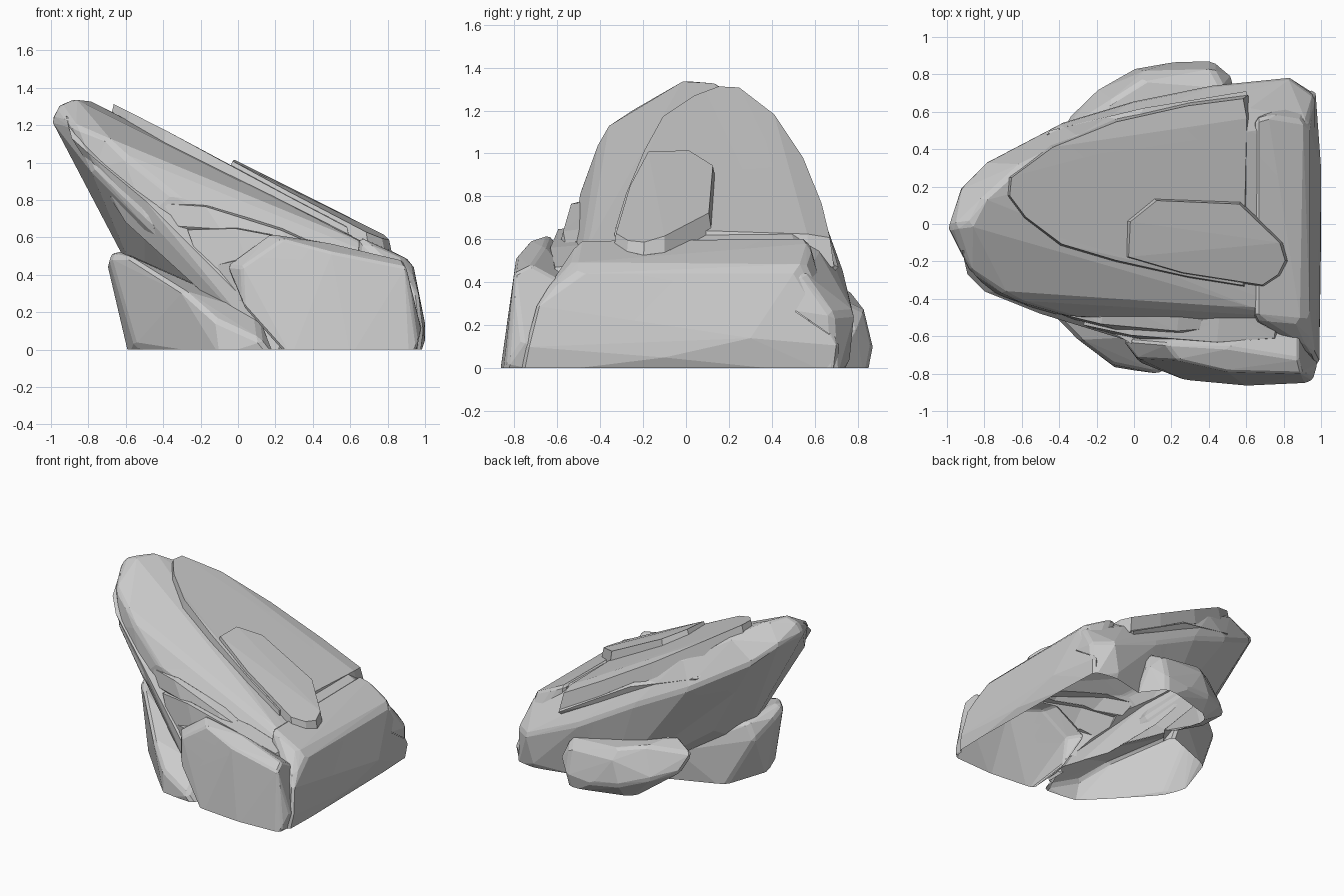
import bpy, bmesh
from mathutils import Vector

parts = []      # (name, bmesh, outward planes)

def hull(points):
    bm = bmesh.new()
    for p in points:
        bm.verts.new(p)
    bmesh.ops.convex_hull(bm, input=bm.verts[:])
    loose = [v for v in bm.verts if not v.link_faces]
    bmesh.ops.delete(bm, geom=loose, context='VERTS')
    bmesh.ops.dissolve_limit(bm, angle_limit=0.04, verts=bm.verts[:], edges=bm.edges[:])
    bmesh.ops.recalc_face_normals(bm, faces=bm.faces[:])
    return bm

def rock(name, pts, bevel=0.02):
    """Convex faceted chunk of stone with chipped edges; ground points sink below z = 0."""
    bm = hull([(x, y, z if z > 0 else -0.05) for x, y, z in pts])
    if bevel:
        sharp = [e for e in bm.edges if len(e.link_faces) == 2 and e.calc_face_angle() > 0.5]
        bmesh.ops.bevel(bm, geom=sharp, offset=bevel, segments=1, affect='EDGES', clamp_overlap=True)
        chipped = hull([v.co.copy() for v in bm.verts])
        bm.free()
        bm = chipped
    bm.normal_update()
    planes = [(f.calc_center_median(), f.normal.copy()) for f in bm.faces if f.calc_area() > 1e-6]
    parts.append((name, bm, planes))

def top(x, y):
    """Height of the sloping upper face."""
    return 0.98 - 0.5 * x - 0.25 * max(0, y - 0.35) - 0.15 * max(0, -0.1 - y)

def plate(name, outline, lift, thick, inset):
    """Thin layer lying on the sloping face."""
    cx = sum(p[0] for p in outline) / len(outline)
    cy = sum(p[1] for p in outline) / len(outline)
    pts = []
    for x, y in outline:
        pts.append((x, y, top(x, y) + lift - thick))
        xi, yi = cx + (x - cx) * inset, cy + (y - cy) * inset
        pts.append((xi, yi, top(xi, yi) + lift))
    rock(name, pts, 0)

def ledge(name, a, b, h, back):
    """Long stepped ledge from a to b (outer top edge), running back into the slab."""
    pts = []
    for f, dy, dz in ((0, 0.03, 0), (0.25, -0.01, 0.05), (0.7, -0.02, 0.04), (1, 0.02, 0)):
        x, y, z = [a[i] + (b[i] - a[i]) * f for i in range(3)]
        pts += [(x, y + dy, z + dz), (x + 0.02, back, z + dz + 0.02),
                (x + 0.08, y + dy - 0.03, z + dz - h), (x + 0.08, back, z - h)]
    rock(name, pts, 0)

# leaning main slab
rock("main_slab", [
    (-0.87, 0, 1.345), (-0.8, 0.14, 1.335), (-0.96, -0.01, 1.31), (-1.0, -0.02, 1.23),
    (-0.93, 0.2, 1.2), (-0.8, 0.33, 1.08), (-0.4, 0.54, 0.85), (0, 0.66, 0.66),
    (0.4, 0.74, 0.44), (0.83, 0.785, 0.26), (0.97, 0.68, 0.25), (0.96, 0.7, 0),
    (0.78, 0.76, 0.02), (-0.6, 0.32, 1.22), (-0.3, 0.47, 1.04), (0.62, 0.62, 0.54),
    (0.65, 0.5, 0.6), (0.65, -0.45, 0.58), (-0.88, -0.25, 1.2), (-0.7, -0.37, 1.13),
    (-0.6, -0.42, 1.03), (-0.78, -0.36, 0.95), (-0.5, -0.47, 0.68), (-0.35, -0.49, 0.83),
    (0.2, -0.52, 0.62), (0.3, -0.55, 0), (0.9, -0.6, 0), (0.9, 0.7, 0), (0.25, 0.6, 0),
    (-0.5, 0, 0.28), (-0.2, 0, 0), (-0.45, 0.3, 0.45), (0.93, -0.5, 0.44), (0.93, 0.55, 0.44)])

# layers on the upper face
plate("large_top_layer", [(-0.68, 0.25), (-0.69, 0.15), (-0.6, 0.03), (-0.4, -0.12),
    (-0.1, -0.21), (0.3, -0.3), (0.61, -0.35), (0.63, 0.58), (0.61, 0.69),
    (0.3, 0.65), (-0.1, 0.56), (-0.45, 0.42)], 0.0, 0.12, 0.96)
plate("small_top_layer", [(-0.06, -0.18), (-0.05, 0.02), (0.1, 0.14), (0.57, 0.12),
    (0.64, 0.02), (0.8, -0.1), (0.83, -0.2), (0.79, -0.28), (0.7, -0.34), (0.25, -0.27)],
    0.025, 0.09, 0.94)
rock("back_ledge", [(-0.5, 0.42, 1.0), (-0.45, 0.5, 0.93), (0.05, 0.62, 0.78),
    (0.6, 0.71, 0.47), (0.62, 0.6, 0.53), (0, 0.5, 0.88), (0.5, 0.6, 0.35), (-0.3, 0.4, 0.7)], 0)

# blunt right-hand end
rock("end_block", [
    (0.65, -0.5, 0.6), (0.65, 0.56, 0.61), (0.72, 0.58, 0.58), (0.9, 0.55, 0.49),
    (0.94, 0.5, 0.44), (0.94, -0.5, 0.44), (0.88, -0.52, 0.5), (0.965, 0.56, 0.24),
    (0.965, -0.7, 0.3), (1.0, 0.3, 0.14), (1.0, -0.1, 0.05), (0.99, -0.75, 0.1),
    (0.97, 0.72, 0.1), (0.95, 0.7, 0), (0.97, -0.78, 0), (0.6, -0.6, 0), (0.6, 0.6, 0)])

# upright block at the front right
rock("front_block", [
    (-0.06, -0.62, 0.45), (0.03, -0.74, 0.23), (0.02, -0.72, 0.44), (0.17, -0.64, 0.62),
    (0.24, -0.73, 0.59), (0.5, -0.66, 0.57), (0.5, -0.79, 0.52), (0.88, -0.72, 0.48),
    (0.9, -0.8, 0.44), (0.98, -0.76, 0.12), (0.96, -0.83, 0.02), (0.92, -0.855, 0),
    (0.6, -0.87, 0), (0.28, -0.84, 0), (0.22, -0.8, 0.02), (0.3, -0.5, 0),
    (0.95, -0.5, 0), (0.3, -0.5, 0.45), (0.88, -0.5, 0.36)], 0.012)

# stepped ledges between slab and block
ledge("upper_ledge", (-0.4, -0.51, 0.78), (0.5, -0.57, 0.52), 0.12, -0.4)
ledge("middle_ledge", (-0.27, -0.57, 0.64), (0.75, -0.63, 0.47), 0.22, -0.41)
ledge("lower_ledge", (-0.12, -0.61, 0.45), (0.3, -0.68, 0.35), 0.2, -0.42)

# long rib down the front flank
rock("flank_rib", [(-0.92, -0.14, 1.25), (-0.89, -0.27, 1.13), (-0.8, -0.36, 1.05),
    (-0.5, -0.48, 0.8), (-0.3, -0.53, 0.62), (0.02, -0.64, 0.28), (0.2, -0.69, 0),
    (-0.05, -0.58, 0.3), (-0.6, -0.36, 0.68), (0.2, -0.38, 0), (-0.3, -0.39, 0.75),
    (0.2, -0.45, 0.5), (0.25, -0.66, 0.1)], 0)

# small boulder propping up the left side
rock("left_boulder", [
    (-0.7, -0.1, 0.46), (-0.69, -0.22, 0.5), (-0.65, -0.2, 0.53), (-0.58, -0.33, 0.5),
    (-0.6, 0.1, 0.48), (-0.66, 0.1, 0.35), (-0.58, -0.15, 0), (-0.55, -0.32, 0.02),
    (-0.46, 0.2, 0), (-0.3, -0.62, 0.32), (-0.12, -0.75, 0.16), (-0.1, -0.77, 0),
    (0.12, -0.8, 0.05), (0.2, -0.79, 0), (0.1, -0.6, 0.2), (0.2, -0.4, 0),
    (-0.05, 0.36, 0), (-0.15, 0.36, 0.25), (-0.3, 0.2, 0.4)])

# low boulder at the back
rock("back_boulder", [
    (-0.4, 0.48, 0.33), (-0.35, 0.57, 0.2), (-0.2, 0.72, 0.16), (0, 0.83, 0.1),
    (0.2, 0.865, 0.08), (0.42, 0.87, 0.1), (0.53, 0.78, 0.18), (0.04, 0.76, 0.36),
    (0.06, 0.82, 0.28), (0.42, 0.83, 0.27), (0.48, 0.72, 0.32), (-0.12, 0.66, 0.38),
    (-0.25, 0.45, 0.12), (0, 0.72, 0), (0.4, 0.84, 0), (0.55, 0.65, 0), (0.1, 0.4, 0),
    (-0.2, 0.4, 0.4)])

def trim(bm, planes):
    """Cut away the faces lying inside a convex solid given by its planes."""
    inside = bm.faces[:]
    for k, (co, no) in enumerate(planes):
        edges = {e for f in inside for e in f.edges}
        verts = {v for f in inside for v in f.verts}
        bmesh.ops.bisect_plane(bm, geom=list(verts) + list(edges) + inside,
                               dist=1e-5, plane_co=co, plane_no=no)
        inside = []
        for f in bm.faces:
            c = f.calc_center_median()
            if all((c - p).dot(n) < 1e-6 for p, n in planes[:k + 1]):
                inside.append(f)
        if not inside:
            return
    bmesh.ops.delete(bm, geom=inside, context='FACES')

# trim hidden stone and cut every chunk level with the ground, underside open
ground = [(Vector((0, 0, 0)), Vector((0, 0, 1)))]
for name, bm, own in parts:
    trim(bm, ground)
    for other, _, planes in parts:
        if other != name:
            trim(bm, planes)
            bmesh.ops.dissolve_limit(bm, angle_limit=0.005, verts=bm.verts[:], edges=bm.edges[:])
    me = bpy.data.meshes.new(name)
    bm.to_mesh(me)
    bm.free()
    bpy.context.collection.objects.link(bpy.data.objects.new(name, me))
